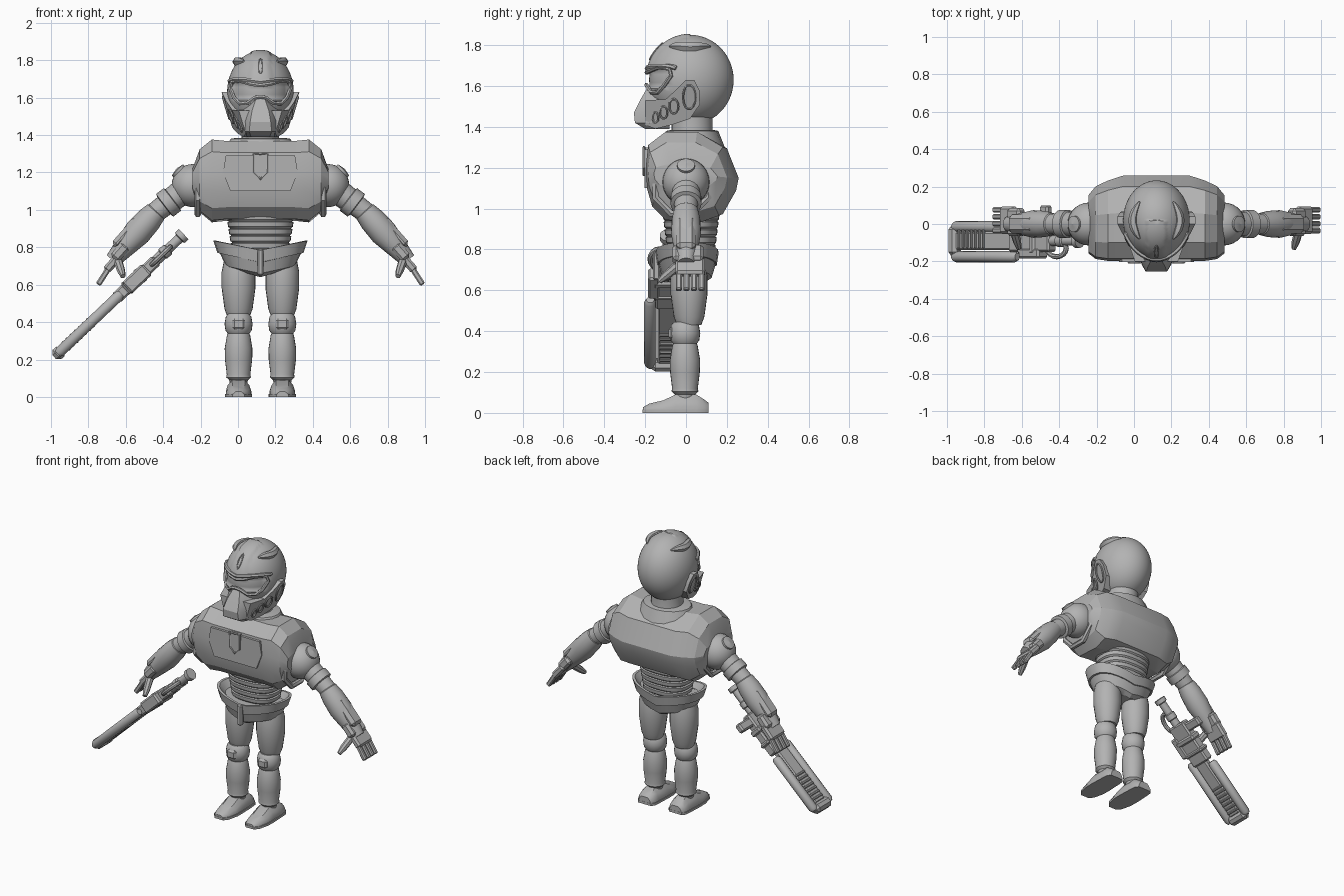
import bpy, bmesh, math
from mathutils import Vector as V, Matrix

if "Cube" in bpy.data.objects:
    bpy.data.objects.remove(bpy.data.objects["Cube"])

C = 0.12  # x of the body's centre line
X, Y = V((1, 0, 0)), V((0, 1, 0))
grey = bpy.data.materials.new("armour grey")
grey.use_nodes = True
tint = (0.45, 0.45, 0.45, 1)
grey.diffuse_color = tint
grey.node_tree.nodes["Principled BSDF"].inputs["Base Color"].default_value = tint


def make(name, bm, angle=35):
    bmesh.ops.recalc_face_normals(bm, faces=bm.faces)
    me = bpy.data.meshes.new(name)
    bm.to_mesh(me)
    bm.free()
    for p in me.polygons:
        p.use_smooth = True
    me.set_sharp_from_angle(angle=math.radians(angle))
    me.materials.append(grey)
    ob = bpy.data.objects.new(name, me)
    bpy.context.collection.objects.link(ob)
    return ob


def loft(name, rings, closed=False, angle=35):
    bm = bmesh.new()
    vs = [[bm.verts.new(p) for p in r] for r in rings]
    n = len(vs[0])
    pairs = list(zip(vs, vs[1:])) + ([(vs[-1], vs[0])] if closed else [])
    for a, b in pairs:
        for i in range(n):
            j = (i + 1) % n
            bm.faces.new((a[i], a[j], b[j], b[i]))
    if not closed:
        bm.faces.new(vs[0])
        bm.faces.new(vs[-1])
    return make(name, bm, angle)


def sweep(name, pts, radii, n=20, closed=False, ref=Y, squash=1.0, angle=35):
    pts = [V(p) for p in pts]
    rings, m = [], len(pts)
    for i, p in enumerate(pts):
        a = pts[i - 1] if (i or closed) else p
        b = pts[(i + 1) % m] if (closed or i < m - 1) else p
        t = (b - a).normalized()
        w = t.cross(ref).normalized()
        u = w.cross(t)
        r = radii[i] if isinstance(radii, list) else radii
        rings.append([p + r * (math.cos(k * math.tau / n) * u * squash
                               + math.sin(k * math.tau / n) * w) for k in range(n)])
    return loft(name, rings, closed, angle)


def limb(name, a, b, profile, **kw):
    # straight turned part; profile holds (fraction along, radius)
    a, b = V(a), V(b)
    return sweep(name, [a.lerp(b, t) for t, r in profile], [r for t, r in profile], **kw)


def box(name, centre, size, along=X, bevel=0.008):
    d = V(along).normalized()
    w = d.cross(Y)
    rot = Matrix((d, Y, w)).transposed().to_4x4()
    bm = bmesh.new()
    bmesh.ops.create_cube(bm, size=1, matrix=Matrix.Translation(V(centre)) @ rot @ Matrix.Diagonal((*size, 1)))
    bmesh.ops.bevel(bm, geom=bm.edges[:], offset=bevel, segments=1, affect='EDGES')
    return make(name, bm, 25)


def oval(z, rx, ry, cy=0.0, n=32, power=1.0):
    ring = []
    for k in range(n):
        c, s = math.cos(k * math.tau / n), math.sin(k * math.tau / n)
        ring.append((C + rx * math.copysign(abs(c) ** power, c), cy + ry * math.copysign(abs(s) ** power, s), z))
    return ring


def mirrored(half):
    return half + [(-x, z) for x, z in reversed(half) if x > 0]


# Helmet dome with a sunken visor
HC, HR = V((C, 0.02, 1.63)), V((0.178, 0.213, 0.22))


def on_dome(dx, z, k=1.0):
    q = max(0.0, 1 - (dx / HR.x) ** 2 - ((z - HC.z) / HR.z) ** 2)
    return V((C + dx * k, HC.y - HR.y * k * math.sqrt(q), HC.z + (z - HC.z) * k))


bm = bmesh.new()
bmesh.ops.create_uvsphere(bm, u_segments=64, v_segments=48, radius=1)
for v in bm.verts:
    p = V((v.co.x * HR.x, v.co.y * HR.y, v.co.z * HR.z))
    ax = abs(p.x)
    if p.y < 0 and ax < 0.155 and -0.03 - 0.15 * abs(ax - 0.07) < p.z < 0.035 + 0.12 * ax:
        p *= 0.94
    elif p.y < 0 and ax < 0.05 and p.z > 0.05:
        p *= 1.025
    v.co = HC + p
make("helmet_dome", bm, 40)

visor = mirrored([(0, 1.665), (0.05, 1.672), (0.11, 1.69), (0.15, 1.685), (0.16, 1.65),
                  (0.14, 1.6), (0.11, 1.57), (0.07, 1.57), (0.03, 1.6), (0, 1.605)])
sweep("visor_frame", [on_dome(x, z, 1.01) for x, z in visor], 0.011, n=6, closed=True)
brow = [(math.sin(a / 10) * 0.163, 1.685 + 0.012 * abs(math.sin(a / 5))) for a in range(-15, 16)]
sweep("brow_ridge", [on_dome(x, z, 1.02) for x, z in brow], 0.012, n=6)
slot = [(0.011 * math.cos(a), 1.765 + 0.038 * math.sin(a)) for a in [k * math.tau / 12 for k in range(12)]]
sweep("forehead_slot", [on_dome(x, z, 1.035) for x, z in slot], 0.004, n=6, closed=True)

# Breathing mask: z, front y, front half width, back half width
rings = []
for z, y, f, b in [(1.39, -0.2, 0.05, 0.08), (1.42, -0.25, 0.06, 0.11), (1.47, -0.255, 0.055, 0.125),
                   (1.53, -0.225, 0.045, 0.13), (1.59, -0.19, 0.025, 0.09)]:
    rings.append([(C - b, -0.08, z), (C - f - 0.02, y + 0.035, z), (C - f, y, z),
                  (C + f, y, z), (C + f + 0.02, y + 0.035, z), (C + b, -0.08, z)])
loft("mask", rings, angle=20)


def cheek_x(y, z):
    return 0.205 - 0.3 * (1.62 - z) - 0.35 * max(0, -0.02 - y)


cheek = [(-0.2, 1.53), (-0.1, 1.535), (-0.05, 1.58), (0, 1.63), (0.04, 1.63), (0.065, 1.58),
         (0.068, 1.51), (0.02, 1.44), (-0.07, 1.41), (-0.15, 1.39), (-0.2, 1.41)]
for s, side in ((1, "left"), (-1, "right")):
    loft(side + "_cheek_guard", [[(C + s * (cheek_x(y, z) - d), y, z) for y, z in cheek]
                                 for d in (0.06, 0.0)])
    for i, (y, z, ry, rz) in enumerate([(0.015, 1.545, 0.03, 0.06), (-0.06, 1.5, 0.022, 0.036),
                                        (-0.11, 1.47, 0.018, 0.03), (-0.15, 1.445, 0.014, 0.026)]):
        pts = []
        for k in range(14):
            a = k * math.tau / 14
            yy, zz = y + ry * math.cos(a), z + rz * math.sin(a)
            pts.append((C + s * (cheek_x(yy, zz) + 0.001), yy, zz))
        sweep(f"{side}_cheek_vent_{i}", pts, 0.006, n=6, closed=True, ref=X)
    # Curved fins on the crown
    fin = []
    for k in range(9):
        y = -0.08 + 0.025 * k
        dx = 0.09 + 0.035 * math.sin(math.pi * k / 8)
        q = 1 - (dx / HR.x) ** 2 - ((y - HC.y) / HR.y) ** 2
        fin.append((C + s * dx, y, HC.z + HR.z * math.sqrt(q) + 0.005))
    sweep(side + "_crown_fin", fin, [0.006, 0.017, 0.023, 0.025, 0.025, 0.024, 0.02, 0.014, 0.005], n=6, ref=X)

# Neck and collar
loft("neck", [oval(z, r, r, 0.03) for z, r in [(1.28, 0.12), (1.38, 0.1), (1.45, 0.1)]])
loft("collar", [oval(z, r, r * 0.8, 0.03, 16) for z, r in [(1.3, 0.2), (1.35, 0.175), (1.38, 0.16), (1.385, 0.13)]])

# Chest armour: side profile lofted across the body
profile = [(-0.1, 1.36), (-0.185, 1.3), (-0.197, 1.2), (-0.19, 1.1), (-0.165, 1.02), (-0.1, 0.96),
           (0.08, 0.95), (0.18, 0.98), (0.245, 1.09), (0.258, 1.15), (0.2, 1.29), (0.06, 1.36)]
rings = []
for dx, front, back, tall in [(-0.363, 0.8, 0.6, 0.3), (-0.325, 0.95, 0.78, 0.82), (-0.26, 1, 0.9, 1.08),
                              (-0.18, 1, 1, 1.04), (0.18, 1, 1, 0.95)]:
    rings.append((dx, front, back, tall))
rings = rings[:4] + [(-d, f, b, t) for d, f, b, t in reversed(rings[:4])]
loft("chest_armour", [[(C + d, y * (f if y < 0 else b), 1.16 + (z - 1.16) * t) for y, z in profile]
                      for d, f, b, t in rings], angle=22)


def plate(name, outline, y0, y1):
    return loft(name, [[(C + x, y, z) for x, z in outline] for y in (y0, y1)], angle=20)


plate("chest_panel", mirrored([(0, 1.29), (0.185, 1.29), (0.2, 1.2), (0.16, 1.1), (0, 1.1)]), -0.17, -0.203)
shield = mirrored([(0, 1.3), (0.038, 1.3), (0.036, 1.2), (0, 1.165)])
plate("chest_badge", shield, -0.18, -0.207)
sweep("badge_rim", [(C + x, -0.206, z) for x, z in shield], 0.007, n=6, closed=True)

# Layered waist
for i in range(5):
    z = 0.79 + i * 0.038
    r = 0.155 + 0.006 * i
    loft(f"waist_band_{i}", [oval(z + h, r + g, (r + g) * 0.76, 0.025, 32, 0.8)
                             for h, g in [(-0.004, -0.012), (0.006, 0), (0.03, 0.004), (0.038, -0.01)]])


# Flared belt and hip guard, dipping at the centre
def dipped(z, rx, ry, dip):
    return [(x, y, zz + dip * (abs(x - C) / rx)) for x, y, zz in oval(z, rx, ry, 0.005, 24, 0.85)]


loft("hip_guard", [dipped(0.64, 0.1, 0.09, 0.03), dipped(0.66, 0.185, 0.12, 0.04), dipped(0.725, 0.22, 0.14, 0.05),
                   dipped(0.735, 0.2, 0.12, 0.05)], angle=25)
loft("belt", [dipped(0.715, 0.19, 0.12, 0.05), dipped(0.72, 0.23, 0.145, 0.05), dipped(0.785, 0.252, 0.155, 0.05),
              dipped(0.785, 0.235, 0.14, 0.05), dipped(0.76, 0.2, 0.11, 0.03)], angle=25)
box("belt_buckle", (C, -0.145, 0.72), (0.034, 0.035, 0.14))

# Limbs
for s, side in ((1, "left"), (-1, "right")):
    def P(dx, y, z):
        return V((C + s * dx, y, z))

    # Shoulder, cap and arm hole rim
    bm = bmesh.new()
    bmesh.ops.create_uvsphere(bm, u_segments=28, v_segments=18, radius=0.115,
                              matrix=Matrix.Translation(P(0.36, 0, 1.13)))
    make(side + "_shoulder", bm)
    limb(side + "_shoulder_cap", P(0.42, 0, 1.19), P(0.45, 0, 1.22),
         [(0, 0.043), (0.8, 0.043), (1, 0.036), (0.8, 0.026), (0.6, 0.02)], n=18)
    rim = [P(0.335, -0.02 + 0.14 * math.cos(k * math.tau / 8 + 0.39),
             1.11 + 0.145 * math.sin(k * math.tau / 8 + 0.39)) for k in range(8)]
    sweep(side + "_arm_hole_rim", rim, 0.018, n=6, closed=True, ref=X)
    # Arm
    limb(side + "_upper_arm", P(0.4, 0, 1.11), P(0.57, 0, 0.98),
         [(0, 0.07), (0.4, 0.066), (0.42, 0.076), (0.66, 0.076), (0.68, 0.058), (1, 0.055)])
    limb(side + "_forearm", P(0.55, 0, 1.0), P(0.79, 0, 0.73),
         [(0, 0.045), (0.04, 0.06), (0.2, 0.07), (0.45, 0.074), (0.7, 0.06), (1, 0.042)])
    arm = V((s * 0.24, 0, -0.27)).normalized()
    out = V((s * 0.27, 0, 0.24)).normalized()
    box(side + "_forearm_plate", P(0.69, 0, 0.855) + out * 0.035, (0.2, 0.1, 0.05), arm, 0.02)
    box(side + "_wrist_guard", P(0.75, 0.01, 0.775), (0.1, 0.15, 0.06), arm, 0.015)
    # Hand
    box(side + "_palm", P(0.79, 0.02, 0.715), (0.11, 0.145, 0.045), arm, 0.012)
    for i in range(4):
        y = -0.035 + 0.037 * i
        tip = P(0.868, y, 0.6)
        base = P(0.81, y, 0.69)
        box(f"{side}_finger_{i}", (base + tip) / 2, ((tip - base).length, 0.03, 0.03), tip - base, 0.007)
    limb(side + "_thumb", P(0.76, -0.04, 0.72), P(0.735, -0.13, 0.645),
         [(0, 0.024), (0.6, 0.022), (1, 0.014)], n=8, ref=X)

    # Leg: height, radius pairs
    for part, prof in (("thigh", [(0.72, 0.08), (0.67, 0.09), (0.58, 0.09), (0.47, 0.075), (0.43, 0.06)]),
                       ("knee", [(0.445, 0.055), (0.43, 0.068), (0.39, 0.075), (0.355, 0.07), (0.335, 0.055)]),
                       ("shin", [(0.345, 0.055), (0.33, 0.062), (0.26, 0.074), (0.2, 0.073), (0.12, 0.063),
                                 (0.105, 0.066), (0.09, 0.05), (0.06, 0.045)])):
        lean = 0.015 if part == "thigh" else -0.005
        sweep(f"{side}_{part}", [P(0.117, lean, z) for z, r in prof], [r for z, r in prof], n=24)
    box(side + "_knee_pad", P(0.117, -0.07, 0.39), (0.07, 0.03, 0.06), X, 0.012)
    # Shoe: y, half width, height
    arch = [(-1, 0), (-1, 0.35), (-0.85, 0.7), (-0.5, 1), (0.5, 1), (0.85, 0.7), (1, 0.35), (1, 0)]
    shoe = [(-0.21, 0.03, 0.028), (-0.18, 0.052, 0.045), (-0.11, 0.067, 0.062), (-0.05, 0.068, 0.09),
            (0.05, 0.064, 0.09), (0.09, 0.06, 0.065), (0.11, 0.045, 0.05)]
    loft(side + "_shoe", [[P(0.117 + a * w, y, b * h) for a, b in arch] for y, w, h in shoe])
    loft(side + "_sole", [[P(0.117 + e * w * 1.07, y * 1.01, h) for h, e in ((0, -1), (0.016, -1), (0.016, 1), (0, 1))]
                          for y, w, _ in shoe])

# Rifle, laid out along its own axis u
butt, aim = V((-0.29, 0, 0.87)), V((-0.725, 0, -0.688)).normalized()


def at(u, y, w=0.0):
    return butt + aim * u + Y * y + aim.cross(Y) * w


def gun_box(name, u0, u1, y0, y1, thick, bevel=0.01):
    box("rifle_" + name, at((u0 + u1) / 2, (y0 + y1) / 2), (u1 - u0, y1 - y0, thick), aim, bevel)


limb("rifle_butt", at(0, -0.09), at(0.28, -0.09),
     [(0, 0.038), (0.1, 0.038), (0.12, 0.026), (0.4, 0.026), (0.42, 0.034), (0.55, 0.034), (0.57, 0.028), (1, 0.028)])
gun_box("receiver", 0.2, 0.5, -0.15, -0.01, 0.065)
gun_box("sight_block", 0.27, 0.42, -0.185, -0.13, 0.08)
gun_box("grip", 0.22, 0.28, -0.03, 0.1, 0.045)
gun_box("collar", 0.3, 0.34, -0.16, 0.0, 0.085)
gun_box("rear_collar", 0.4, 0.43, -0.16, 0.0, 0.08)
gun_box("barrel_core", 0.48, 0.9, -0.14, -0.04, 0.045)
for name, y, u0 in (("upper_rail", -0.175, 0.46), ("lower_rail", -0.015, 0.52)):
    limb("rifle_" + name, at(u0, y), at(0.93, y), [(0, 0.02), (0.04, 0.03), (0.96, 0.03), (1, 0.02)], n=10)
for i in range(7):
    gun_box(f"vent_{i}", 0.68 + i * 0.03, 0.695 + i * 0.03, -0.13, -0.03, 0.062, 0.004)
gun_box("muzzle", 0.89, 0.955, -0.17, -0.01, 0.068, 0.02)
loop = [at(0.17 + 0.07 * math.cos(a), -0.13 + 0.045 * math.sin(a)) for a in [k * math.tau / 16 for k in range(16)]]
sweep("rifle_guard_loop", loop, 0.014, n=8, closed=True, ref=aim.cross(Y))
